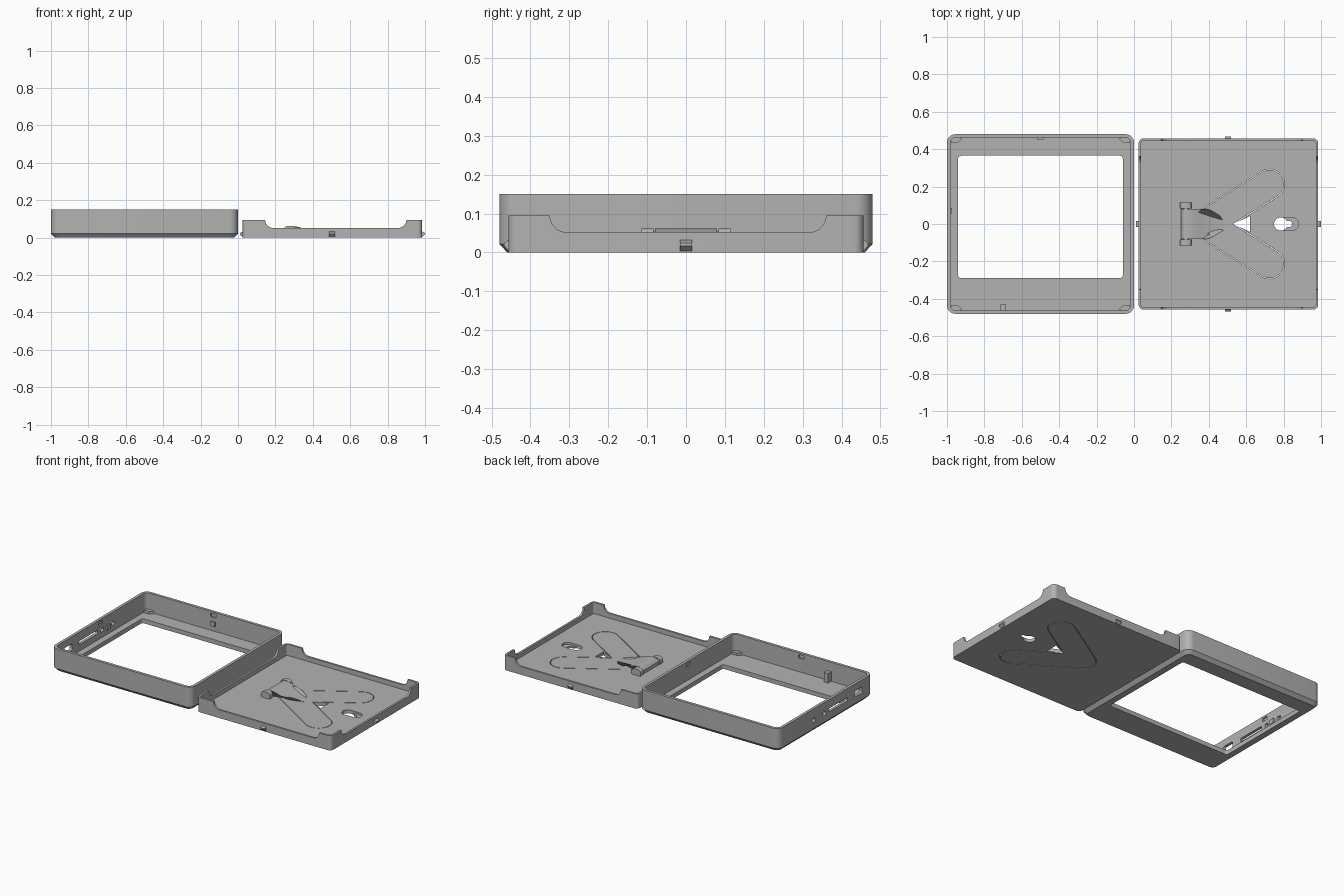
import bpy, bmesh, math
from mathutils import Vector

cube = bpy.data.objects.get("Cube")
if cube:
    bpy.data.objects.remove(cube, do_unlink=True)

grey = bpy.data.materials.new("mid_grey")
grey.use_nodes = True
grey.diffuse_color = (0.45, 0.45, 0.45, 1)
grey.node_tree.nodes["Principled BSDF"].inputs["Base Color"].default_value = (0.45, 0.45, 0.45, 1)


def rounded(x0, x1, y0, y1, r, n=8):
    """Outline of a rounded rectangle."""
    pts = []
    corners = [(x1 - r, y1 - r), (x0 + r, y1 - r), (x0 + r, y0 + r), (x1 - r, y0 + r)]
    for q, (cx, cy) in enumerate(corners):
        for i in range(n + 1):
            a = (q + i / n) * math.pi / 2
            pts.append((cx + r * math.cos(a), cy + r * math.sin(a)))
    return pts


def capsule(ax, ay, bx, by, r, n=16):
    """Outline of a slot with round ends."""
    base = math.atan2(by - ay, bx - ax) - math.pi / 2
    pts = []
    for k, (cx, cy) in enumerate([(bx, by), (ax, ay)]):
        for i in range(n + 1):
            a = base + (k + i / n) * math.pi
            pts.append((cx + r * math.cos(a), cy + r * math.sin(a)))
    return pts


def loft(name, layers, axis="z"):
    """Solid through (outline, level) layers, stacked along an axis."""
    place = {"z": lambda u, v, w: (u, v, w),
             "y": lambda u, v, w: (u, w, v),
             "x": lambda u, v, w: (w, u, v)}[axis]
    bm = bmesh.new()
    rings = [[bm.verts.new(place(u, v, w)) for u, v in outline] for outline, w in layers]
    n = len(rings[0])
    for a, b in zip(rings, rings[1:]):
        for i in range(n):
            j = (i + 1) % n
            bm.faces.new((a[i], a[j], b[j], b[i]))
    bm.faces.new(rings[0])
    bm.faces.new(rings[-1])
    bmesh.ops.recalc_face_normals(bm, faces=bm.faces)
    mesh = bpy.data.meshes.new(name)
    bm.to_mesh(mesh)
    bm.free()
    mesh.materials.append(grey)
    ob = bpy.data.objects.new(name, mesh)
    bpy.context.collection.objects.link(ob)
    return ob


def prism(name, outline, lo, hi, axis="z"):
    return loft(name, [(outline, lo), (outline, hi)], axis)


def box(name, x0, x1, y0, y1, z0, z1):
    return prism(name, [(x0, y0), (x1, y0), (x1, y1), (x0, y1)], z0, z1)


def combine(ob, others, operation="DIFFERENCE"):
    """Apply booleans one after another and drop the helpers."""
    for other in others:
        mod = ob.modifiers.new("bool", "BOOLEAN")
        mod.operation, mod.solver, mod.object = operation, "EXACT", other
    evaluated = ob.evaluated_get(bpy.context.evaluated_depsgraph_get())
    mesh = bpy.data.meshes.new_from_object(evaluated)
    ob.modifiers.clear()
    ob.data = mesh
    for other in others:
        bpy.data.objects.remove(other, do_unlink=True)


# Front frame: chamfered shell with a window
frame = loft("front_frame", [
    (rounded(-0.98, -0.02, -0.46, 0.46, 0.03), 0),
    (rounded(-1, 0, -0.48, 0.48, 0.045), 0.022),
    (rounded(-1, 0, -0.48, 0.48, 0.045), 0.15)])
cuts = [
    prism("cavity", rounded(-0.982, -0.018, -0.462, 0.462, 0.028), 0.028, 0.2),
    prism("window", rounded(-0.94, -0.06, -0.29, 0.365, 0.015), -0.1, 0.1)]
# Clip pockets inside each wall
cuts += [box("pocket", -0.52, -0.48, s * 0.465 - 0.006, s * 0.465 + 0.006, 0.115, 0.138) for s in (-1, 1)]
cuts += [box("pocket", x - 0.006, x + 0.006, -0.02, 0.02, 0.115, 0.138) for x in (-0.985, -0.015)]
# Port openings in one side wall
for y0, y1, z0, z1 in [(-0.37, -0.29, 0.065, 0.105), (-0.22, -0.03, 0.07, 0.092),
                       (0.0, 0.03, 0.065, 0.09), (0.11, 0.14, 0.065, 0.09)]:
    cuts.append(prism("port", rounded(y0, y1, z0, z1, 0.008, 4), -1.1, -0.97, "x"))
combine(frame, cuts)

# Small features inside the frame
box("locating_post", -0.715, -0.685, -0.464, -0.43, 0.026, 0.09)
box("back_wall_rib", -0.515, -0.485, 0.453, 0.464, 0.06, 0.09)
box("side_wall_rib", -0.984, -0.972, 0.055, 0.085, 0.06, 0.09)
for sx in (-1, 1):
    for sy in (-1, 1):
        pts = [(-0.5 + sx * u, sy * v) for u, v in
               [(0.42, 0.455), (0.44, 0.437), (0.478, 0.437), (0.478, 0.455), (0.47, 0.464), (0.43, 0.464)]]
        prism("corner_gusset", pts, 0.026, 0.045)

# Back cover: shallow tray with taller corner walls
FLOOR = 0.022
cover = prism("back_cover", rounded(0.025, 0.985, -0.457, 0.457, 0.025), 0, 0.095)
leg_ends = [(0.725, s * 0.213) for s in (-1, 1)]
HIP = 0.384
cuts = [
    prism("tray_cavity", rounded(0.038, 0.972, -0.444, 0.444, 0.013), FLOOR, 0.2),
    prism("long_notch", rounded(0.145, 0.9, 0.052, 0.25, 0.043), -0.6, 0.6, "y"),
    prism("short_notch", rounded(-0.35, 0.36, 0.052, 0.25, 0.043), -0.1, 1.1, "x"),
    prism("triangle_hole", [(0.53, 0), (0.62, -0.042), (0.62, 0.042)], -0.1, 0.1),
    prism("hook_hole", capsule(0.784, 0, 0.786, 0, 0.035), -0.1, 0.1),
    prism("hook_slot", capsule(0.785, 0, 0.83, 0, 0.016), -0.1, 0.1),
    prism("hook_pocket", capsule(0.785, 0, 0.847, 0, 0.034), 0.009, 0.1)]
cuts += [prism("leg_gap", capsule(HIP, 0, x, y, 0.08), -0.1, 0.1) for x, y in leg_ends]
combine(cover, cuts)

# Kickstand: two flush legs and a swept body at the hinge
legs = [prism("kickstand_legs", capsule(HIP, 0, x, y, 0.0765), 0, FLOOR) for x, y in leg_ends]
combine(legs[0], legs[1:], "UNION")
profile = [(0.25, 0.012), (0.25, 0.045), (0.265, 0.058), (0.29, 0.062), (0.32, 0.058)]
for i in range(9):
    t = i / 8
    profile.append((0.34 + 0.19 * t, 0.021 + 0.031 * (1 - t) ** 2))
profile.append((0.53, 0.012))
wide = [(x, z) for x, z in profile]
body = prism("kickstand_body", wide, -0.08, 0.08, "y")
# Taper the body towards the leg fork
for v in body.data.vertices:
    if v.co.x > 0.4:
        v.co.y *= max(0.05, 1 - (v.co.x - 0.4) / 0.137)

# Hinge knuckles
for s in (-1, 1):
    knuckle = rounded(0.245, 0.308, 0.012, 0.062, 0.02, 6)
    y0, y1 = sorted((s * 0.084, s * 0.115))
    prism("hinge_knuckle", knuckle, y0, y1, "y")
prism("hinge_pin", rounded(0.265, 0.29, 0.03, 0.055, 0.012, 5), -0.1, 0.1, "y")

# Snap clips on the four cover walls: wedge profile, out from the wall
wedge = [(-0.008, 0.004), (0.001, 0.004), (0.015, 0.017), (0.015, 0.024), (0.001, 0.032), (-0.008, 0.032)]
for s in (-1, 1):
    side = [((0.985 if s > 0 else 0.025) + s * u, z) for u, z in wedge]
    prism("side_clip", side, -0.016, 0.016, "y")
    end = [(s * (0.456 + u * 0.8), z) for u, z in wedge]
    prism("end_clip", end, 0.487, 0.519, "x")

# Smooth only the rounded edges
bpy.ops.object.select_all(action="DESELECT")
for ob in bpy.context.collection.objects:
    if ob.type == "MESH":
        ob.select_set(True)
        bpy.context.view_layer.objects.active = ob
bpy.ops.object.shade_smooth_by_angle(angle=math.radians(30))
